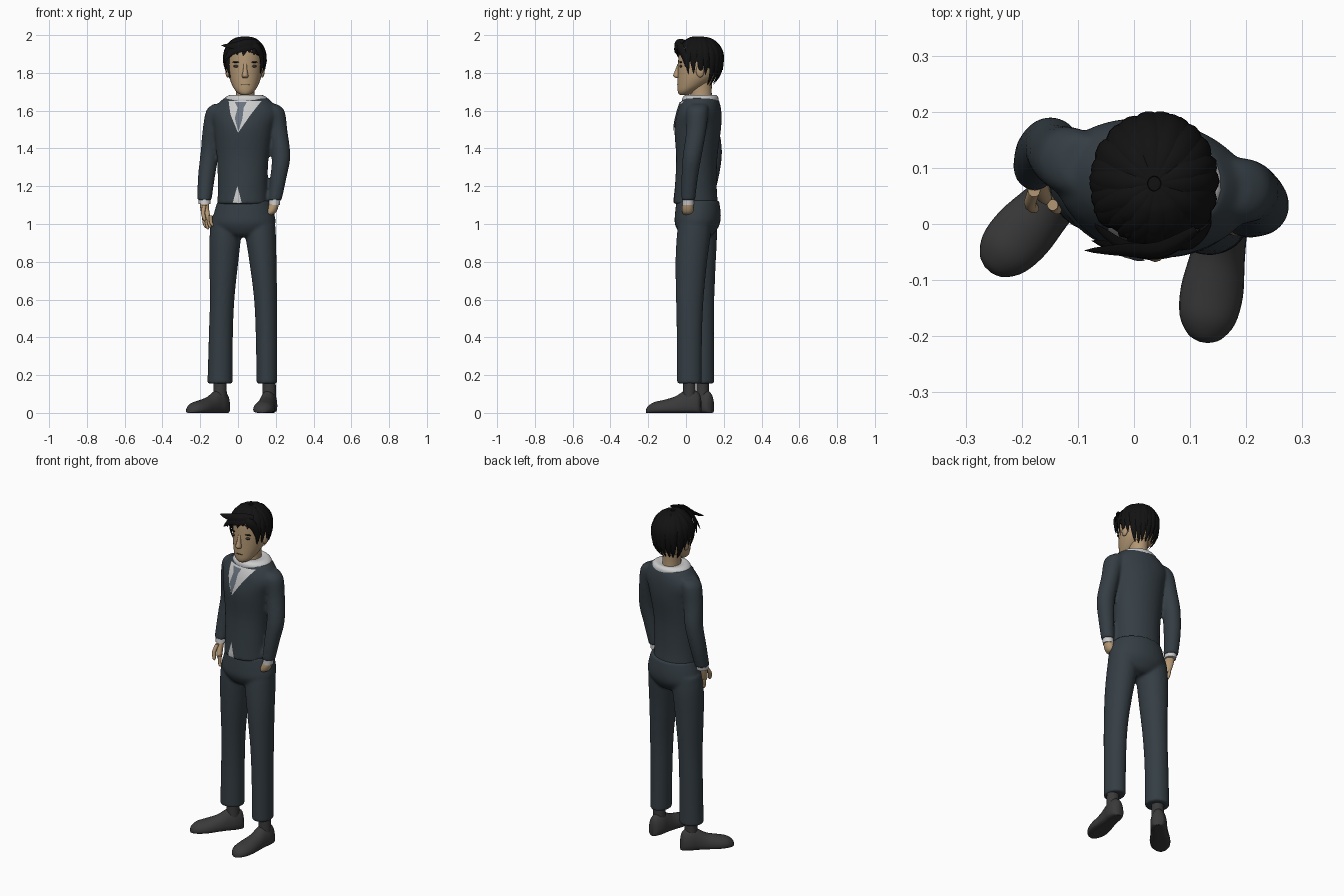
import bpy, bmesh, math, random
from mathutils import Vector
from mathutils.bvhtree import BVHTree

if "Cube" in bpy.data.objects:
    bpy.data.objects.remove(bpy.data.objects["Cube"])

random.seed(4)
MATS = {}
for mname, c in dict(suit=(.035, .048, .058), skin=(.45, .31, .175), shirt=(.75, .75, .78),
                     tie=(.14, .17, .21), shoe=(.042, .042, .042), hair=(.006, .006, .006),
                     dark=(.05, .035, .025)).items():
    MATS[mname] = bpy.data.materials.new(mname)
    MATS[mname].diffuse_color = (*c, 1)


def make(name, bm, mat, voxel=0):
    bmesh.ops.recalc_face_normals(bm, faces=bm.faces)
    me = bpy.data.meshes.new(name)
    bm.to_mesh(me)
    bm.free()
    me.materials.append(MATS[mat])
    ob = bpy.data.objects.new(name, me)
    bpy.context.collection.objects.link(ob)
    if voxel:  # blend overlapping volumes into one smooth garment
        r = ob.modifiers.new("blend", 'REMESH')
        r.mode, r.voxel_size, r.use_smooth_shade = 'VOXEL', voxel, True
        s = ob.modifiers.new("soften", 'SMOOTH')
        s.factor, s.iterations = .5, 6
    return ob


def skin(bm, rings):
    vs = [[bm.verts.new(p) for p in r] for r in rings]
    n = len(vs[0])
    for a, b in zip(vs, vs[1:]):
        for i in range(n):
            bm.faces.new((a[i], a[(i + 1) % n], b[(i + 1) % n], b[i]))
    bm.faces.new(vs[0][::-1])
    bm.faces.new(vs[-1])


def spline(rows, steps=4):
    out = []
    for i in range(len(rows) - 1):
        p = [rows[max(0, min(len(rows) - 1, i + k))] for k in (-1, 0, 1, 2)]
        for s in range(steps):
            t = s / steps
            out.append([.5 * (2 * b + (c - a) * t + (2 * a - 5 * b + 4 * c - d) * t * t
                              + (3 * b - a - 3 * c + d) * t ** 3) for a, b, c, d in zip(*p)])
    return out + [list(rows[-1])]


def loft(bm, rows, rot=0, n=24, steps=4):
    """Horizontal elliptical rings: (x, y, z, rx, ry)."""
    c, s, rings = math.cos(math.radians(rot)), math.sin(math.radians(rot)), []
    for x, y, z, rx, ry in spline(rows, steps):
        ring = []
        for i in range(n):
            a = 2 * math.pi * i / n
            u, v = rx * math.cos(a), ry * math.sin(a)
            ring.append((x + u * c - v * s, y + u * s + v * c, z))
        rings.append(ring)
    skin(bm, rings)
    return bm


def simple(name, mat, rows, rot=0, n=24):
    return make(name, loft(bmesh.new(), rows, rot, n), mat)


def ball(name, mat, loc, size):
    bm = bmesh.new()
    bmesh.ops.create_uvsphere(bm, u_segments=16, v_segments=10, radius=1)
    bmesh.ops.scale(bm, vec=size, verts=bm.verts)
    bmesh.ops.translate(bm, vec=loc, verts=bm.verts)
    return make(name, bm, mat)


# Jacket: torso and both sleeves
bm = loft(bmesh.new(), [(.025, .052, 1.105, .136, .117), (.025, .052, 1.2, .132, .11),
                        (.025, .057, 1.35, .138, .108), (.03, .062, 1.5, .158, .122),
                        (.035, .07, 1.58, .178, .116), (.04, .075, 1.63, .155, .105),
                        (.043, .078, 1.668, .115, .09)], rot=-10, n=32)
loft(bm, [(-.09, .108, 1.635, .04, .045), (-.112, .112, 1.6, .056, .06), (-.135, .122, 1.5, .052, .055),
          (-.149, .138, 1.38, .049, .053), (-.167, .125, 1.25, .045, .049), (-.178, .1, 1.125, .038, .042)])
loft(bm, [(.165, .065, 1.635, .04, .045), (.189, .06, 1.6, .057, .058), (.212, .055, 1.5, .049, .053),
          (.228, .033, 1.36, .049, .05), (.215, .02, 1.25, .043, .044), (.196, .012, 1.125, .035, .036)])
jacket = make("jacket", bm, "suit", .008)

# Trousers: hips and two legs
bm = loft(bmesh.new(), [(.033, .062, 1.125, .14, .112), (.032, .063, 1.06, .16, .12),
                        (.03, .06, 1.0, .168, .118), (.03, .058, .95, .12, .09), (.03, .058, .93, .07, .06)],
          rot=-8, n=32)
loft(bm, [(-.05, .078, 1.04, .09, .085), (-.065, .075, .95, .085, .09), (-.075, .075, .8, .077, .083),
          (-.084, .078, .6, .065, .072), (-.091, .082, .4, .064, .066), (-.095, .083, .155, .067, .066)])
loft(bm, [(.11, .05, 1.04, .085, .085), (.118, .042, .95, .082, .09), (.132, .028, .8, .072, .084),
          (.146, .02, .6, .061, .073), (.151, .018, .4, .057, .067), (.153, .018, .155, .055, .066)])
make("trousers", bm, "suit", .008)

# Socks and shoes
for side, ankle, heel, toe in (("right", (-.095, .088), (-.058, .135), (-.26, -.082)),
                               ("left", (.165, .018), (.172, .08), (.124, -.211))):
    simple(side + "_sock", "shoe", [(*ankle, .08, .036, .034), (*ankle, .2, .034, .032)])
    d = Vector((toe[0] - heel[0], toe[1] - heel[1], 0))
    L = d.length
    d.normalize()
    w_dir = Vector((-d.y, d.x, 0))
    rings = []
    for s, w, h in spline([(0, .012, .07), (.04, .033, .105), (.17, .045, .126), (.31, .045, .116),
                           (.48, .049, .086), (.69, .056, .068), (.86, .05, .056),
                           (.965, .03, .036), (1, .008, .018)]):
        ring = []
        for i in range(24):
            a = 2 * math.pi * i / 24
            sn = math.sin(a)
            z = h * (.3 + .7 * sn) if sn >= 0 else .3 * h * (1 - min(1, 1.2 * abs(sn)) ** .5)
            ring.append(Vector((*heel, 0)) + d * s * L + w_dir * w * math.cos(a) + Vector((0, 0, z)))
        rings.append(ring)
    bm = bmesh.new()
    skin(bm, rings)
    make(side + "_shoe", bm, "shoe")

# Shirt collar, cuffs
simple("shirt_collar", "shirt", [(.043, .076, 1.64, .115, .096), (.043, .076, 1.668, .112, .095),
                                 (.042, .078, 1.683, .085, .08), (.04, .08, 1.68, .05, .055)], rot=-8)
simple("right_cuff", "shirt", [(-.178, .1, 1.14, .033, .036), (-.177, .095, 1.105, .032, .035)])
simple("left_cuff", "shirt", [(.196, .012, 1.14, .03, .031), (.192, .011, 1.1, .029, .03)])

# Shirt front, hem gap and tie are projected on the jacket front
bpy.context.view_layer.update()
tree = BVHTree.FromObject(jacket, bpy.context.evaluated_depsgraph_get())


def patch(name, mat, rows, lift, cols=10, div=6):
    bm, grid = bmesh.new(), []
    for (z0, a0, b0), (z1, a1, b1) in zip(rows, rows[1:]):
        for k in range(div + 1):
            t, line = k / div, []
            z, a, b = z0 + (z1 - z0) * t, a0 + (a1 - a0) * t, b0 + (b1 - b0) * t
            for i in range(cols + 1):
                x = a + (b - a) * i / cols
                hit = tree.ray_cast(Vector((x, -1, z)), Vector((0, 1, 0)))[0]
                line.append(bm.verts.new((x, (hit.y if hit else 0.0) - lift, z)))
            grid.append(line)
    for r, q in zip(grid, grid[1:]):
        for i in range(cols):
            bm.faces.new((r[i], r[i + 1], q[i + 1], q[i]))
    bmesh.ops.remove_doubles(bm, verts=bm.verts, dist=.0003)
    return make(name, bm, mat)


patch("shirt_front", "shirt", [(1.652, -.05, .125), (1.58, -.04, .068), (1.485, -.001, .002)], .004)
patch("shirt_hem_gap", "shirt", [(1.2, -.004, -.003), (1.112, -.028, .02)], .004)
patch("tie", "tie", [(1.645, -.016, .046), (1.615, -.002, .03), (1.56, -.017, .024), (1.495, 0, .004)], .009)

# Neck and head
simple("neck", "skin", [(.04, .082, 1.62, .054, .06), (.038, .08, 1.7, .049, .056), (.038, .08, 1.78, .053, .06)])
simple("head", "skin", [(.038, -.01, 1.683, .018, .02), (.038, -.004, 1.69, .034, .035),
                        (.038, .006, 1.707, .052, .05), (.038, .03, 1.735, .069, .075),
                        (.038, .055, 1.78, .085, .099), (.038, .07, 1.85, .093, .112),
                        (.038, .075, 1.92, .09, .11), (.038, .075, 1.96, .065, .085),
                        (.038, .075, 1.98, .02, .03)], n=32)
simple("nose", "skin", [(.038, -.037, 1.848, .009, .008), (.038, -.044, 1.815, .011, .013),
                        (.038, -.048, 1.785, .017, .02), (.038, -.042, 1.774, .013, .013)], n=12)
ball("mouth", "dark", (.038, -.044, 1.737), (.022, .004, .0025))
for side, m in (("right", -1), ("left", 1)):
    x = .037 + m * .044
    ball(side + "_ear", "skin", (.037 + m * .092, .075, 1.81), (.012, .022, .034))
    ball(side + "_eye", "dark", (x, -.026, 1.835), (.018, .008, .007))
    ball(side + "_brow", "hair", (x, -.027, 1.857), (.024, .008, .004))

# Hands: one hanging with fingers, one tucked in the pocket
simple("right_palm", "skin", [(-.178, .096, 1.12, .024, .027), (-.177, .082, 1.085, .03, .02),
                              (-.17, .067, 1.045, .034, .017), (-.165, .06, 1.025, .03, .013)], rot=-60, n=16)
for i in range(4):
    x, y, z = -.181 + i * .012, .085 - i * .017, .972 + .008 * abs(i - 1)
    simple(f"right_finger_{i + 1}", "skin", [(x, y, 1.045, .01, .01), (x + .002, y - .004, 1.01, .009, .009),
                                             (x + .008, y - .009, z + .008, .008, .008),
                                             (x + .01, y - .01, z, .003, .003)], n=10)
simple("right_thumb", "skin", [(-.178, .06, 1.1, .011, .012), (-.185, .038, 1.06, .011, .012),
                               (-.178, .028, 1.025, .009, .009), (-.176, .026, 1.015, .003, .003)], n=10)
simple("left_hand", "skin", [(.193, .011, 1.12, .025, .026), (.184, .01, 1.085, .028, .031),
                             (.17, .01, 1.058, .028, .028), (.155, .01, 1.045, .015, .015)], n=16)

# Hair: scalp cap, then tapered locks draped from the crown
HC = Vector((.036, .072, 1.872))
cap = ball("hair_cap", "hair", HC, (.107, .118, .112))
bm = bmesh.new()
bm.from_mesh(cap.data)
cut = bmesh.ops.bisect_plane(bm, geom=bm.verts[:] + bm.edges[:] + bm.faces[:], plane_co=(0, -.045, 1.915),
                             plane_no=(0, .55, 1), clear_inner=True)
bmesh.ops.holes_fill(bm, edges=[e for e in bm.edges if e.is_boundary])
bm.to_mesh(cap.data)
bm.free()


def lock(bm, path, w, t):
    pts = [Vector(p) for p in spline(path, 3)]
    rings = []
    for i, p in enumerate(pts):
        f = i / (len(pts) - 1)
        k = max(.03, min(1, .45 + 2 * f) * (1 - f ** 4))
        along = (pts[min(i + 1, len(pts) - 1)] - pts[max(i - 1, 0)]).normalized()
        out = (p - HC).normalized()
        side = along.cross(out).normalized()
        rings.append([p + side * w * k, p + side * w * k * .5 + out * t * k, p + out * t * k * 1.3,
                      p - side * w * k * .5 + out * t * k, p - side * w * k, p - out * t * k])
    skin(bm, rings)


bm = bmesh.new()
for layer, count in ((1, 22), (.8, 14)):
    for i in range(count):
        a = 2 * math.pi * (i + random.uniform(-.2, .2) + layer * .5) / count - math.pi
        b = abs(a)
        end = 78 if b < .75 else (122 if b < 2.0 else 143)
        end = (end + random.uniform(-6, 5)) * layer
        path = []
        for k in range(7):
            th = math.radians(6 + (end - 6) * k / 6)
            r = math.sin(th) if th < math.pi / 2 else 1 - .38 * ((th - math.pi / 2) / .9) ** 2
            if k == 6 and layer < 1:
                r *= 1.06
            aa = a - .25 * k / 6 * (b < 1.0)
            path.append(HC + Vector((.108 * r * math.sin(aa), -.121 * r * math.cos(aa),
                                     math.cos(th) * (.114 if th < math.pi / 2 else .17))) * (1.0 if layer == 1 else 1.02))
        lock(bm, path, .026, .008)
make("hair_locks", bm, "hair")

# Fringe swept to one side
bm = bmesh.new()
for path in ([(.11, -.01, 1.965), (.05, -.045, 1.962), (-.02, -.046, 1.945), (-.088, -.047, 1.945)],
             [(.1, -.025, 1.945), (.04, -.05, 1.935), (-.025, -.042, 1.915), (-.075, -.03, 1.868)],
             [(.06, -.04, 1.96), (.0, -.045, 1.94), (-.045, -.02, 1.91), (-.07, 0, 1.85)],
             [(.07, -.035, 1.965), (.105, -.03, 1.935), (.125, -.01, 1.89), (.133, .005, 1.82)]):
    lock(bm, path, .024, .009)
make("hair_fringe", bm, "hair")

for ob in bpy.context.collection.objects:
    ob.select_set(True)
bpy.context.view_layer.objects.active = jacket
bpy.ops.object.shade_smooth_by_angle(angle=math.radians(45))

for m in bpy.data.materials:
    if m.users and not m.is_grease_pencil:
        m.use_nodes = True
        m.node_tree.nodes["Principled BSDF"].inputs["Base Color"].default_value = m.diffuse_color
